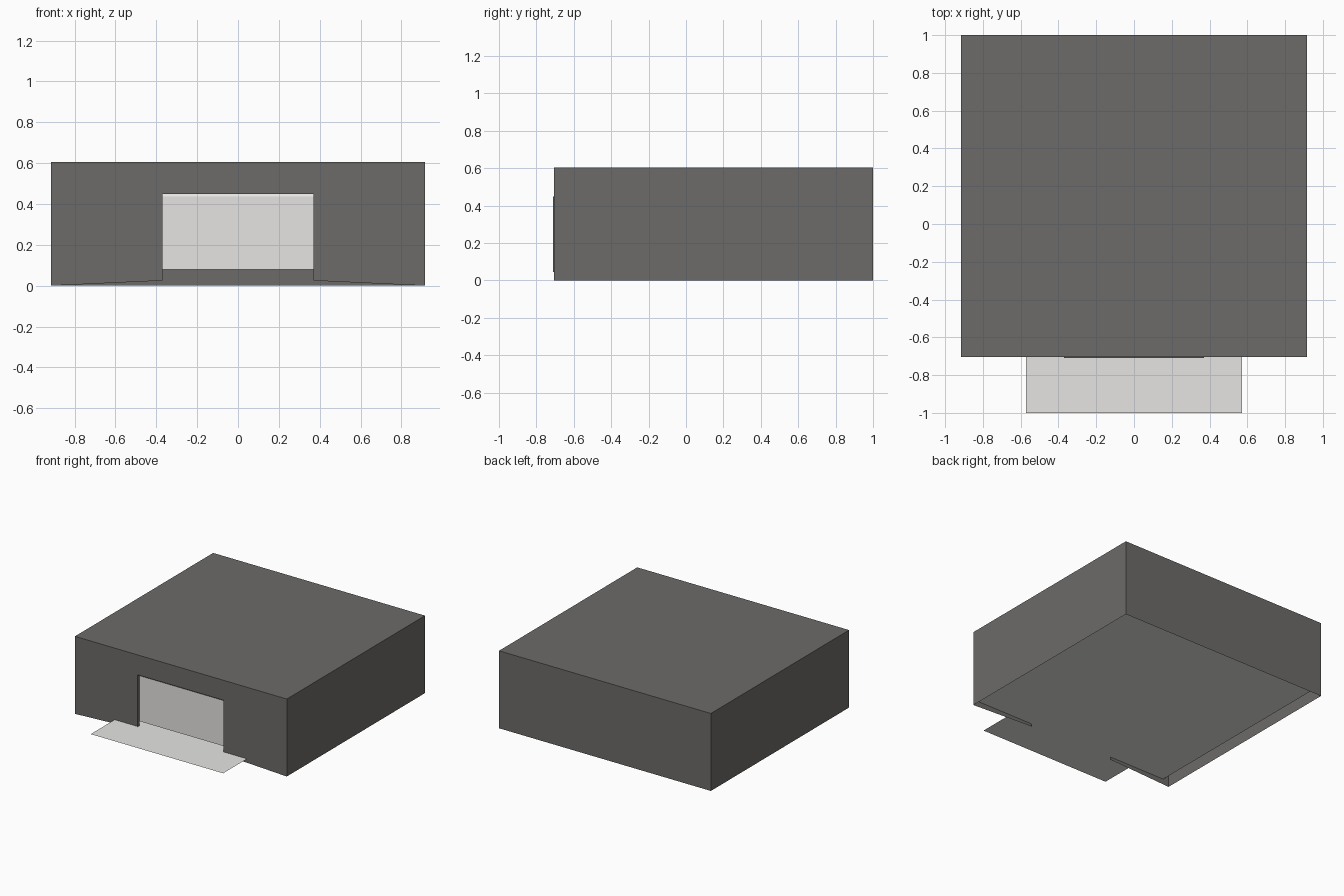
import bpy, bmesh

if "Cube" in bpy.data.objects:
    bpy.data.objects.remove(bpy.data.objects["Cube"])

W, YF, YB, H = 0.915, -0.705, 1.0, 0.605   # half width, front, back, height
DW, DT = 0.37, 0.45                        # opening half width and top
PZ = 0.046                                 # floor and driveway height
GAP = 0.05                                 # floor edge to side wall


def material(name, rgb):
    m = bpy.data.materials.new(name)
    m.diffuse_color = (*rgb, 1)
    m.use_nodes = True
    m.node_tree.nodes["Principled BSDF"].inputs["Base Color"].default_value = m.diffuse_color
    return m


dark = material("dark grey", (0.152, 0.147, 0.141))
light = material("light grey", (0.790, 0.784, 0.768))


def sheet(name, faces, mat):
    """Make one object out of a few flat polygons."""
    bm = bmesh.new()
    for f in faces:
        bm.faces.new([bm.verts.new(p) for p in f])
    bmesh.ops.remove_doubles(bm, verts=bm.verts[:], dist=1e-5)
    me = bpy.data.meshes.new(name)
    bm.to_mesh(me)
    bm.free()
    me.materials.append(mat)
    ob = bpy.data.objects.new(name, me)
    bpy.context.collection.objects.link(ob)
    return ob


def flat(x, y0, y1, z):
    return [(-x, y0, z), (x, y0, z), (x, y1, z), (-x, y1, z)]


# roof, back and side walls
sheet("roof", [flat(W, YF, YB, H)], dark)
sheet("back_wall", [[(W, YB, 0), (-W, YB, 0), (-W, YB, H), (W, YB, H)]], dark)
for name, s in (("left_wall", -1), ("right_wall", 1)):
    pts = [(s * W, YF, 0), (s * W, YB, 0), (s * W, YB, H), (s * W, YF, H)]
    sheet(name, [pts[::s]], dark)

# front wall: two piers with slightly sloped feet, and a header
piers = []
for s in (-1, 1):
    piers.append([(s * DW, YF, 0.025), (s * W, YF, 0), (s * W, YF, H),
                  (s * DW, YF, H), (s * DW, YF, DT)][::s])
header = [(-DW, YF, DT), (DW, YF, DT), (DW, YF, H), (-DW, YF, H)]
sheet("front_wall", piers + [header], dark)

# thin lining around the opening, standing just proud of the wall
y0, y1 = YF - 0.005, YF + 0.02
path = [(-DW, PZ), (-DW, DT), (DW, DT), (DW, PZ)]
sheet("opening_lining",
      [[(a[0], y0, a[1]), (b[0], y0, b[1]), (b[0], y1, b[1]), (a[0], y1, a[1])]
       for a, b in zip(path, path[1:])], dark)

# door panel, open below, with its top strip leaning back
rows = [(y1, 0.08), (y1, 0.437), (y1 + 0.008, DT)]
sheet("door", [[(-DW, a[0], a[1]), (DW, a[0], a[1]), (DW, b[0], b[1]), (-DW, b[0], b[1])]
               for a, b in zip(rows, rows[1:])], light)

# floor running out into the driveway, one T-shaped level sheet
X = 0.572
sheet("floor_and_driveway", [[
    (-X, -1, PZ), (X, -1, PZ), (X, YF, PZ), (W - GAP, YF, PZ), (W - GAP, YB, PZ),
    (-W + GAP, YB, PZ), (-W + GAP, YF, PZ), (-X, YF, PZ)]], light)
